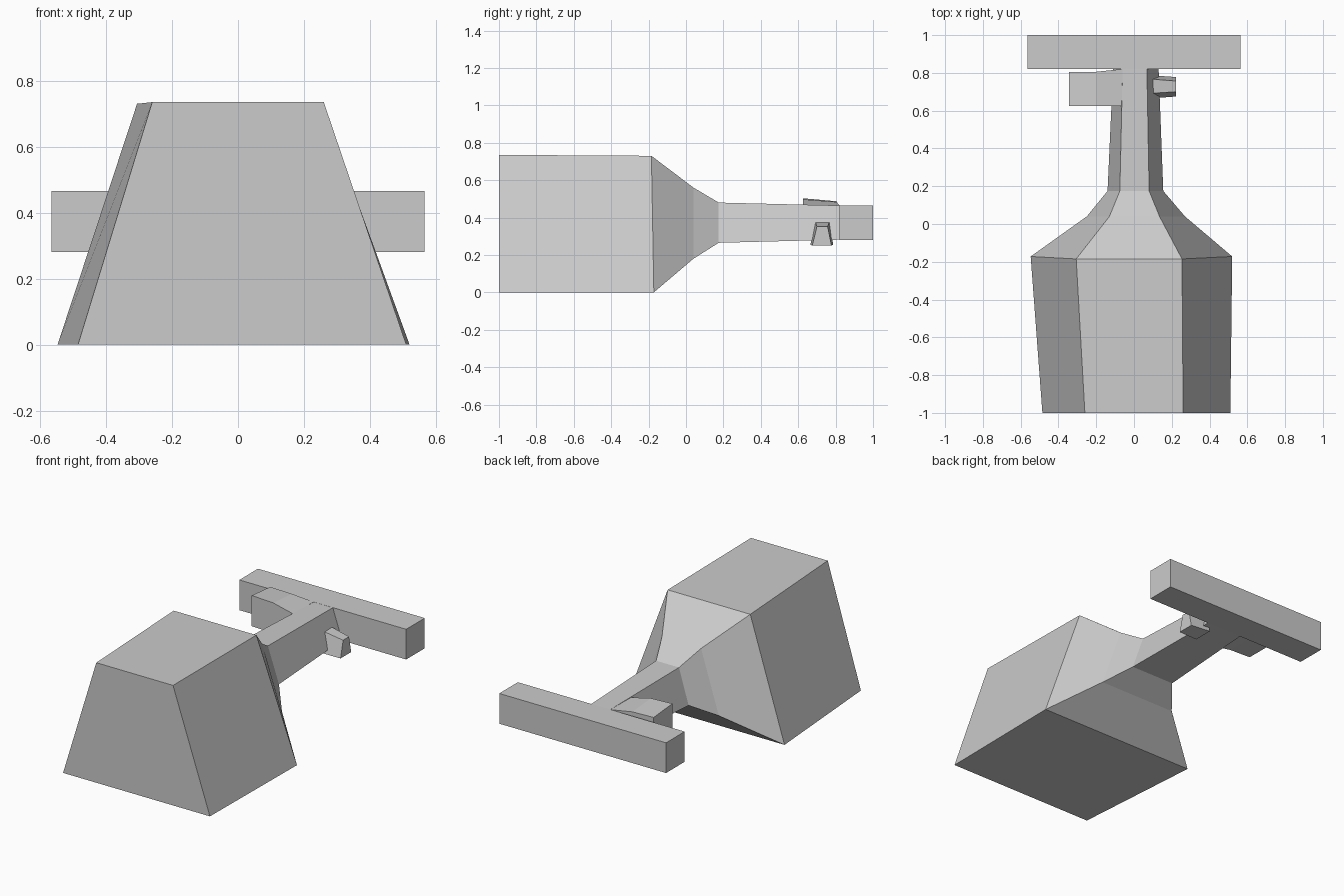
import bpy, bmesh

if "Cube" in bpy.data.objects:
    bpy.data.objects.remove(bpy.data.objects["Cube"])


def loft(name, rings):
    """Bridge a series of four-point rings and cap both ends."""
    bm = bmesh.new()
    loops = [[bm.verts.new(p) for p in ring] for ring in rings]
    for a, b in zip(loops, loops[1:]):
        for i in range(4):
            j = (i + 1) % 4
            bm.faces.new((a[i], a[j], b[j], b[i]))
    bm.faces.new(loops[0])
    bm.faces.new(loops[-1])
    bmesh.ops.recalc_face_normals(bm, faces=bm.faces[:])
    mesh = bpy.data.meshes.new(name)
    bm.to_mesh(mesh)
    bm.free()
    obj = bpy.data.objects.new(name, mesh)
    bpy.context.collection.objects.link(obj)
    return obj


def trapezoid(y_low, y_top, low, top, z0, z1):
    """Cross-section facing y, wider at the bottom."""
    return [(low[0], y_low, z0), (low[1], y_low, z0),
            (top[1], y_top, z1), (top[0], y_top, z1)]


def side_ring(x, y_low, y_top, z_low, z_front, z_back):
    """Cross-section facing x."""
    return [(x, y_low[0], z_low), (x, y_low[1], z_low),
            (x, y_top[1], z_back), (x, y_top[0], z_front)]


# Wedge body narrowing through the shoulder into the neck
loft("body_and_neck", [
    trapezoid(-1.0, -1.0, (-0.485, 0.51), (-0.26, 0.26), 0.0, 0.735),
    trapezoid(-0.172, -0.185, (-0.547, 0.52), (-0.306, 0.254), 0.0, 0.73),
    trapezoid(0.04, 0.04, (-0.25, 0.27), (-0.13, 0.135), 0.18, 0.56),
    trapezoid(0.175, 0.175, (-0.14, 0.155), (-0.075, 0.08), 0.265, 0.48),
    trapezoid(0.83, 0.83, (-0.11, 0.13), (-0.06, 0.068), 0.282, 0.464),
])

# Crossbar at the back
loft("crossbar", [
    trapezoid(y, y, (-0.565, 0.565), (-0.565, 0.565), 0.28, 0.465)
    for y in (0.82, 1.0)
])

# Raised lug on the left of the neck
loft("left_lug", [
    side_ring(-0.345, (0.625, 0.805), (0.625, 0.805), 0.315, 0.503, 0.487),
    side_ring(-0.20, (0.625, 0.806), (0.625, 0.806), 0.31, 0.497, 0.483),
    side_ring(-0.062, (0.625, 0.82), (0.625, 0.82), 0.285, 0.465, 0.465),
])

# Small tapered peg on the right of the neck
loft("right_peg", [
    side_ring(0.09, (0.665, 0.787), (0.692, 0.767), 0.255, 0.376, 0.376),
    side_ring(0.222, (0.675, 0.778), (0.70, 0.757), 0.25, 0.352, 0.352),
])
